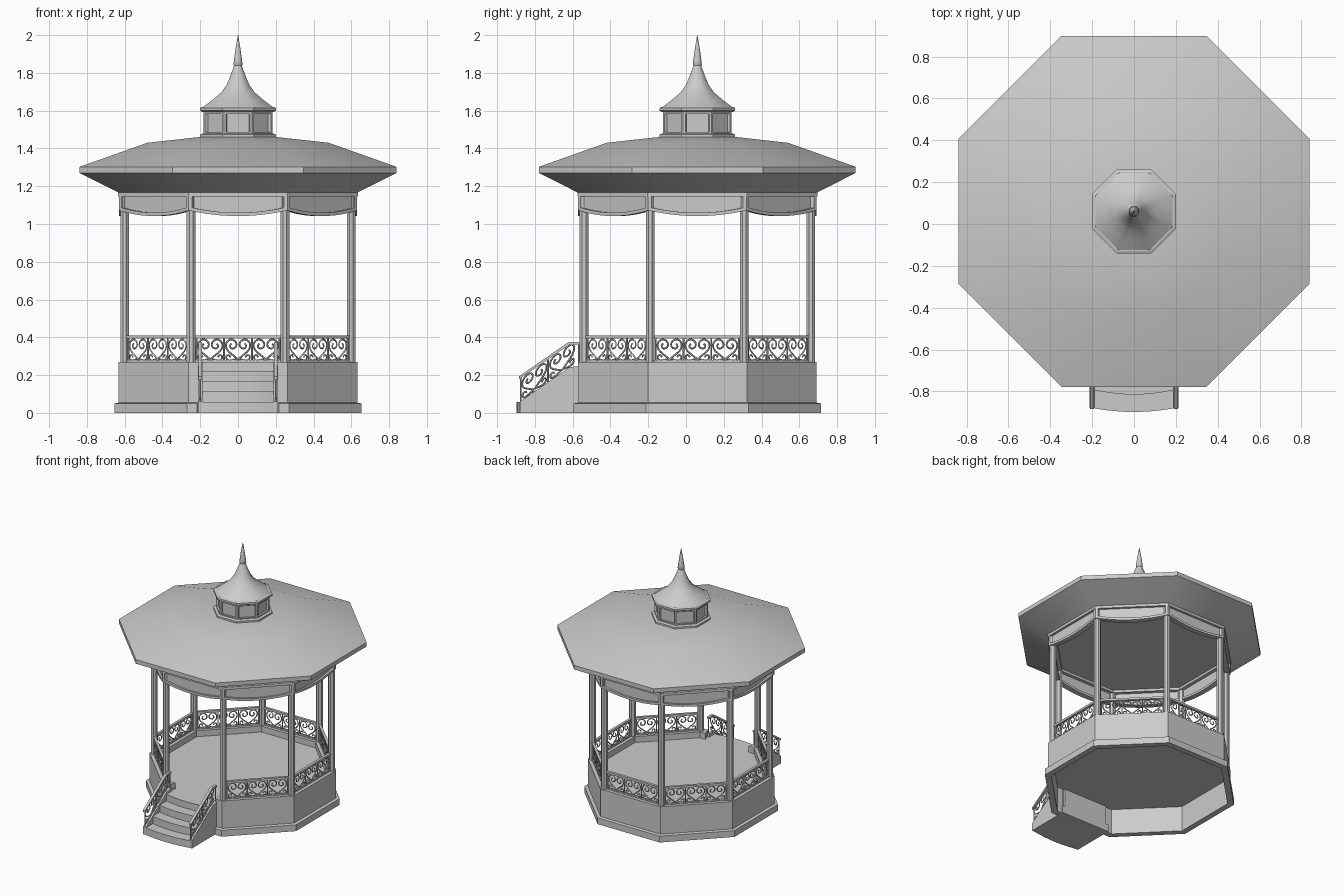
import bpy, math
from mathutils import Vector

if "Cube" in bpy.data.objects:
    bpy.data.objects.remove(bpy.data.objects["Cube"])

CY = 0.06                      # octagon centre in y
T = math.tan(math.pi / 8)
A = 0.60                       # apothem of posts and railings


def mesh(name, verts, faces, smooth=None):
    me = bpy.data.meshes.new(name)
    me.from_pydata([tuple(v) for v in verts], [], faces)
    ob = bpy.data.objects.new(name, me)
    bpy.context.collection.objects.link(ob)
    bpy.ops.object.select_all(action='DESELECT')
    ob.select_set(True)
    bpy.context.view_layer.objects.active = ob
    bpy.ops.object.mode_set(mode='EDIT')
    bpy.ops.mesh.select_all(action='SELECT')
    bpy.ops.mesh.normals_make_consistent(inside=False)
    bpy.ops.object.mode_set(mode='OBJECT')
    if smooth:
        bpy.ops.object.shade_smooth_by_angle(angle=math.radians(smooth))
    return ob


def lathe(name, profile, cx=0, cy=CY, smooth=None):
    """Eight-sided turned solid; profile is (apothem, z)."""
    verts, faces = [], []
    for a, z in profile:
        r = a / math.cos(math.pi / 8)
        for i in range(8):
            t = math.pi / 8 + i * math.pi / 4
            verts.append((cx + r * math.cos(t), cy + r * math.sin(t), z))
    for j in range(len(profile) - 1):
        for i in range(8):
            k = (i + 1) % 8
            faces.append((j*8 + i, j*8 + k, j*8 + 8 + k, j*8 + 8 + i))
    n = len(verts)
    faces += [tuple(range(7, -1, -1)), tuple(range(n - 8, n))]
    return mesh(name, verts, faces, smooth)


def on_side(k, a, x, z):
    """Point on octagon side k (0 = front): apothem, offset along side, height."""
    t = math.radians(k * 45 - 90)
    return Vector((a * math.cos(t) - x * math.sin(t),
                   CY + a * math.sin(t) + x * math.cos(t), z))


def strip(name, spans, section, n=1):
    """Sweep a closed section(u) of (apothem, z) along (side, u0, u1) spans."""
    verts, faces = [], []
    for k, u0, u1 in spans:
        base = len(verts)
        for j in range(n + 1):
            u = u0 + (u1 - u0) * j / n
            pts = section(u)
            m = len(pts)
            for a, z in pts:
                verts.append(on_side(k, a, u * T * a, z))
        for j in range(n):
            for i in range(m):
                q = (i + 1) % m
                faces.append(tuple(base + v for v in
                             (j*m + i, j*m + q, j*m + m + q, j*m + m + i)))
        faces += [tuple(base + i for i in range(m)),
                  tuple(base + n*m + i for i in reversed(range(m)))]
    return mesh(name, verts, faces)


def bar(a0, a1, z0, z1):
    return lambda u: [(a0, z0), (a1, z0), (a1, z1), (a0, z1)]


def prism_x(name, x0, x1, poly):
    """Extrude a (y, z) outline along x."""
    n = len(poly)
    v = [(x0, y, z) for y, z in poly] + [(x1, y, z) for y, z in poly]
    f = [tuple(range(n)), tuple(range(2*n - 1, n - 1, -1))]
    f += [(i, (i + 1) % n, n + (i + 1) % n, n + i) for i in range(n)]
    return mesh(name, v, f)


def ironwork(name, paths, r=0.0048):
    cu = bpy.data.curves.new(name, 'CURVE')
    cu.dimensions = '3D'
    cu.bevel_depth, cu.bevel_resolution, cu.resolution_u = r, 0, 3
    cu.use_fill_caps = True
    for pts in paths:
        straight = len(pts) == 2
        s = cu.splines.new('POLY' if straight else 'NURBS')
        s.points.add(len(pts) - 1)
        for p, q in zip(s.points, pts):
            p.co = (*q, 1)
        if not straight:
            s.order_u, s.use_endpoint_u = 3, True
    ob = bpy.data.objects.new(name, cu)
    bpy.context.collection.objects.link(ob)


# Half of the heart scroll motif: (offset, height) in a panel 0.145 x 0.125
HEART = [(0, .012), (.022, .03), (.062, .062), (.066, .1), (.038, .122), (.008, .105),
         (.008, .075), (.035, .066), (.046, .085), (.034, .095)]
CURL = [(.004, .016), (.03, .006), (.06, .006), (.064, .032), (.044, .036), (.04, .022)]


def motif(place, centre):
    return [[place(centre + s * x, h) for x, h in path]
            for path in (HEART, CURL) for s in (-1, 1)]


ALL = [(k, -1, 1) for k in range(8)]
BACK = ALL[1:]
GAP = 0.8

# Base wall with plinth, open at the stairs
wall = [(.655, 0), (.655, .05), (.632, .054), (.632, .27),
        (.57, .27), (.57, .2), (.61, .2), (.61, 0)]
strip("base_wall", BACK + [(0, -1, -GAP), (0, GAP, 1)], lambda u: wall)
lathe("floor", [(.615, .2), (.615, .223)])

# Posts
for k in range(8):
    p = on_side(k, A, A * T, 0)
    lathe(f"post_{k}", [(.023, .265), (.023, 1.16)], p.x, p.y)

# Railings on seven sides
strip("railing_top", BACK, bar(.59, .61, .395, .411))
strip("railing_bottom", BACK, bar(.594, .606, .27, .279))
for k in range(1, 8):
    place = lambda x, h: on_side(k, A, x, .272 + h)
    paths = []
    for c in (-.147, 0, .147):
        paths += motif(place, c)
    for x in (-.2205, -.0735, .0735, .2205):
        paths.append([place(x, 0), place(x, .13)])
    ironwork(f"railing_scrolls_{k}", paths)

# Bowed stair treads
for i, (yf, top) in enumerate([(-.898, .057), (-.815, .115), (-.73, .17), (-.645, .223)]):
    w = .213 if i == 0 else .19
    xs = [w * (j / 5 - 1) for j in range(11)]
    outline = [(x, yf + .022 * (x / w) ** 2) for x in xs] + [(w, -.54), (-w, -.54)]
    n = len(outline)
    z0 = 0 if i == 0 else top - .06
    v = [(x, y, z0) for x, y in outline] + [(x, y, top) for x, y in outline]
    f = [tuple(range(n)), tuple(range(n, 2*n))]
    f += [(j, (j + 1) % n, n + (j + 1) % n, n + j) for j in range(n)]
    mesh(f"stair_tread_{i}", v, f)

# Stair sides and sloping handrails
SL = .18 / .26
for s, side in ((-1, "left"), (1, "right")):
    prism_x(f"stair_side_{side}", s * .187, s * .213,
            [(-.88, 0), (-.88, .06), (-.62, .24), (-.56, .25), (-.56, 0)])
    prism_x(f"stair_handrail_{side}", s * .19, s * .21,
            [(-.885, .178), (-.885, .193), (-.62, .376), (-.56, .376), (-.56, .362), (-.615, .362)])
    place = lambda d, h: Vector((s * .2, -.878 + d, .06 + d * SL + h))
    paths = motif(place, .075) + motif(place, .222)
    paths += [[place(.003, 0), place(.003, .125)], [place(.148, 0), place(.148, .125)],
              [(s * .2, -.566, .24), (s * .2, -.566, .37)]]
    ironwork(f"stair_scrolls_{side}", paths)


# Valance: top beam, recessed panel and curved lower border
def low(u):
    return 1.042 + .03 * u * u


strip("valance_beam", ALL, bar(.575, .635, 1.146, 1.166))
strip("valance_panel", ALL,
      lambda u: [(.602, low(u) + .01), (.616, low(u) + .01), (.616, 1.15), (.602, 1.15)], 10)
strip("valance_border", ALL,
      lambda u: [(.59, low(u)), (.631, low(u)), (.631, low(u) + .018), (.59, low(u) + .018)], 10)
strip("valance_stile", [(k, a, b) for k in range(8) for a, b in ((-1, -.93), (.93, 1))],
      bar(.59, .631, 1.075, 1.15))

# Main roof with sloping soffit
lathe("roof", [(.63, 1.165), (.838, 1.27), (.838, 1.303), (.48, 1.43), (.19, 1.462)], smooth=25)

# Cupola
lathe("cupola_base", [(.2, 1.455), (.2, 1.474), (.185, 1.48)])
lathe("cupola_core", [(.168, 1.47), (.168, 1.6)])
strip("cupola_rails", ALL, bar(.16, .182, 1.476, 1.488))
strip("cupola_upper_rails", ALL, bar(.16, .182, 1.582, 1.597))
strip("cupola_stiles", [(k, a, b) for k in range(8) for a, b in ((-1, -.84), (.84, 1))],
      bar(.16, .182, 1.48, 1.59))
lathe("cupola_cornice", [(.186, 1.592), (.2, 1.6), (.2, 1.615), (.188, 1.62)])
lathe("cupola_roof", [(.19, 1.615), (.135, 1.657), (.088, 1.697), (.06, 1.737),
                      (.04, 1.785), (.02, 1.84)], smooth=50)
lathe("finial", [(.013, 1.825), (.024, 1.845), (.021, 1.87), (.012, 1.935), (.001, 2.0)], smooth=50)
